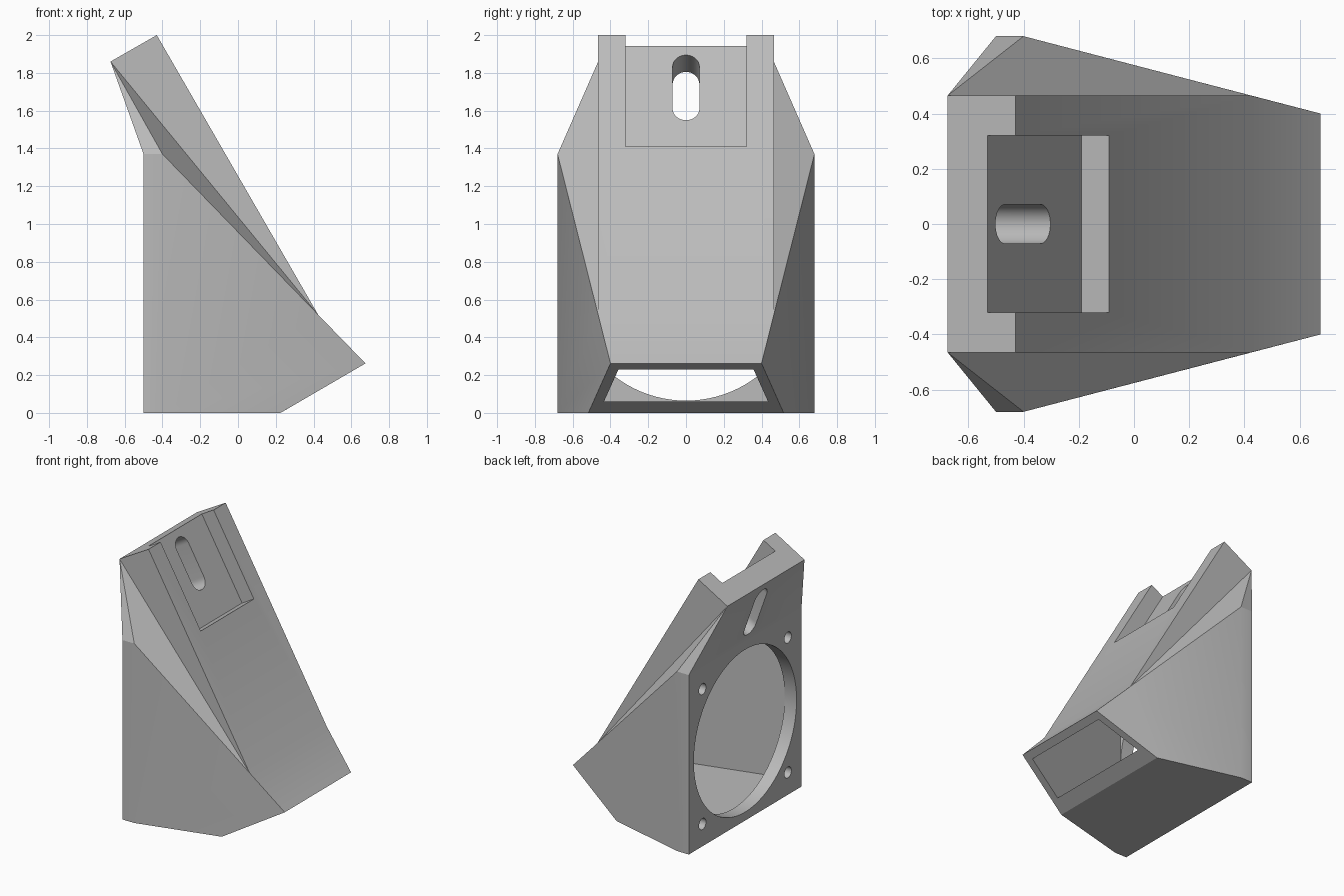
import bpy, bmesh
from math import cos, sin, pi
from mathutils import Vector

default = bpy.data.objects.get("Cube")
if default:
    bpy.data.objects.remove(default, do_unlink=True)

grey = bpy.data.materials.new("plain_grey")
grey.use_nodes = True
colour = (0.5, 0.5, 0.5, 1)
grey.diffuse_color = colour
grey.node_tree.nodes["Principled BSDF"].inputs["Base Color"].default_value = colour


def make_object(name, verts, faces):
    bm = bmesh.new()
    vs = [bm.verts.new(v) for v in verts]
    for f in faces:
        bm.faces.new([vs[i] for i in f])
    bmesh.ops.recalc_face_normals(bm, faces=bm.faces)
    mesh = bpy.data.meshes.new(name)
    bm.to_mesh(mesh)
    bm.free()
    mesh.materials.append(grey)
    obj = bpy.data.objects.new(name, mesh)
    bpy.context.collection.objects.link(obj)
    return obj


def loft(name, ring_a, ring_b):
    """Solid between two matching rings."""
    n = len(ring_a)
    sides = [(i, (i + 1) % n, n + (i + 1) % n, n + i) for i in range(n)]
    return make_object(name, ring_a + ring_b, [range(n), range(n, 2 * n)] + sides)


def prism(name, ring, vec):
    return loft(name, ring, [p + vec for p in ring])


def cut(target, cutter):
    cutter.hide_render = True
    mod = target.modifiers.new("cut", "BOOLEAN")
    mod.object = cutter
    mod.operation = "DIFFERENCE"
    mod.solver = "EXACT"
    bpy.ops.object.select_all(action="DESELECT")
    bpy.context.view_layer.objects.active = target
    target.select_set(True)
    bpy.ops.object.modifier_apply(modifier=mod.name)
    bpy.data.objects.remove(cutter, do_unlink=True)


# Outer shell: one half listed, the other mirrored in y
half = [(-.675, .465, 1.86), (-.43, .465, 2), (.424, .465, .52),
        (.675, .40, .262), (.225, .517, 0), (-.4, .68, 0),
        (-.5, .68, 0), (-.5, .68, 1.37), (-.4, .68, 1.37)]
n = len(half)
verts = half + [(x, -y, z) for x, y, z in half]
side = [(0, 1, 2), (0, 2, 8), (0, 8, 7), (8, 7, 6, 5), (8, 2, 3, 4, 5)]
faces = side + [[i + n for i in f] for f in side]
for strip in [(0, 1), (1, 2), (2, 3), (3, 4), (4, 5, 6), (6, 7), (7, 0)]:
    faces.append(list(strip) + [i + n for i in reversed(strip)])
duct = make_object("fan_duct", verts, faces)

# Inner air passage, narrowing to the outlet
passage = [(-.4, .06), (.328, .06), (.343, .034), (.635, .204), (.62, .232), (-.4, 1.31)]


def passage_ring(s):
    return [Vector((x, s * (.625 - .262 * (x + .4)), z)) for x, z in passage]


cut(duct, loft("passage_cutter", passage_ring(1), passage_ring(-1)))


# Round inlet and four screw holes in the flange
def flange_hole(name, y, z, r, count):
    ring = [Vector((-.55, y + r * cos(2 * pi * i / count), z + r * sin(2 * pi * i / count)))
            for i in range(count)]
    cut(duct, prism(name, ring, Vector((.16, 0, 0))))


flange_hole("inlet_cutter", 0, .685, .62, 96)
for y in (-.515, .515):
    for dz in (-.515, .515):
        flange_hole("screw_cutter", y, .685 + dz, .042, 24)

# Mounting recess on the sloped arm
down = Vector((.5, 0, -.866))
out = Vector((.866, 0, .5))
across = Vector((0, 1, 0))
floor = Vector((-.43, 0, 2)) - out * .115
recess = [floor + down * d + across * y
          for d, y in [(-.1, -.32), (.68, -.32), (.68, .32), (-.1, .32)]]
cut(duct, prism("recess_cutter", recess, out * .3))

# Adjustment slot through the recess floor
centre = Vector((-.402, 0, 1.722)) + out * .05
slot = []
for sign in (1, -1):
    for i in range(17):
        a = pi * i / 16
        slot.append(centre + sign * (down * (.128 + .071 * sin(a)) + across * .071 * cos(a)))
cut(duct, prism("slot_cutter", slot, out * -.4))

bpy.ops.object.select_all(action="DESELECT")
duct.select_set(True)
bpy.context.view_layer.objects.active = duct
bpy.ops.object.shade_smooth_by_angle(angle=.36)
